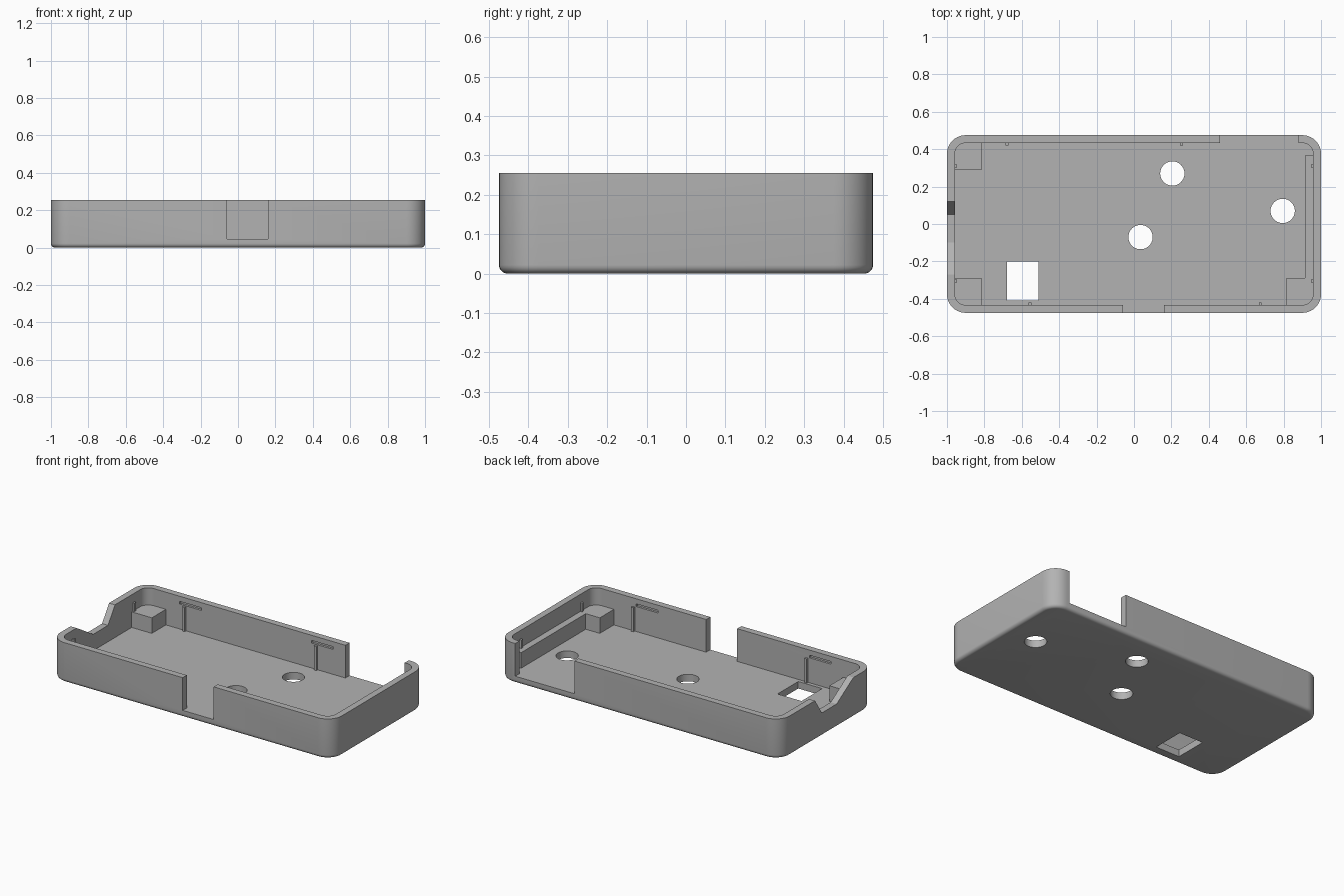
import bpy, bmesh, math
from mathutils import Vector

cube = bpy.data.objects.get("Cube")
if cube:
    bpy.data.objects.remove(cube, do_unlink=True)

grey = bpy.data.materials.new("plain_grey")
grey.use_nodes = True
COLOUR = (0.45, 0.45, 0.45, 1)
grey.diffuse_color = COLOUR
grey.node_tree.nodes["Principled BSDF"].inputs["Base Color"].default_value = COLOUR

HX, HY, TOP, FLOOR, WALL = 1.0, 0.475, 0.255, 0.045, 0.042
IX, IY = HX - WALL, HY - WALL


def make(name, bm):
    bmesh.ops.recalc_face_normals(bm, faces=bm.faces[:])
    mesh = bpy.data.meshes.new(name)
    bm.to_mesh(mesh)
    bm.free()
    obj = bpy.data.objects.new(name, mesh)
    bpy.context.collection.objects.link(obj)
    mesh.materials.append(grey)
    return obj


def loft(name, rings):
    """Skin a stack of equal rings and cap both ends."""
    bm = bmesh.new()
    loops = [[bm.verts.new(p) for p in ring] for ring in rings]
    n = len(loops[0])
    for low, high in zip(loops, loops[1:]):
        for i in range(n):
            j = (i + 1) % n
            bm.faces.new((low[i], low[j], high[j], high[i]))
    bm.faces.new(loops[0])
    bm.faces.new(loops[-1])
    return make(name, bm)


def rounded_ring(hx, hy, r, z, steps=10):
    ring = []
    for k, (sx, sy) in enumerate(((1, 1), (-1, 1), (-1, -1), (1, -1))):
        for i in range(steps + 1):
            a = math.pi / 2 * (k + i / steps)
            ring.append(Vector((sx * (hx - r) + r * math.cos(a),
                                sy * (hy - r) + r * math.sin(a), z)))
    return ring


def box(name, x, y, z):
    return loft(name, [[(x[0], y[0], h), (x[1], y[0], h),
                        (x[1], y[1], h), (x[0], y[1], h)] for h in z])


def cut(target, cutter):
    mod = target.modifiers.new("cut", "BOOLEAN")
    mod.operation = "DIFFERENCE"
    mod.solver = "EXACT"
    mod.object = cutter
    bpy.context.view_layer.objects.active = target
    bpy.ops.object.modifier_apply(modifier=mod.name)
    bpy.data.objects.remove(cutter, do_unlink=True)


# Outer tray body with a softened bottom edge
rings = []
FILLET = 0.022
for i in range(6):
    a = math.pi / 2 * i / 5
    inset = FILLET * (1 - math.sin(a))
    rings.append(rounded_ring(HX - inset, HY - inset, 0.1 - inset, FILLET * (1 - math.cos(a))))
rings.append(rounded_ring(HX, HY, 0.1, TOP))
tray = loft("tray_shell", rings)

# Hollow interior
cut(tray, loft("cavity", [rounded_ring(IX, IY, 0.058, z) for z in (FLOOR, 0.4)]))

# Front and back wall openings, down to the floor
cut(tray, box("front_opening", (-0.06, 0.16), (-0.6, -0.425), (FLOOR, 0.4)))
cut(tray, box("back_opening", (0.46, 0.88), (0.425, 0.6), (FLOOR, 0.4)))

# Sloped cable opening in the right wall
profile = [(0.165, 0.32), (0.12, TOP), (0.05, 0.15), (-0.1, 0.15),
           (-0.22, 0.225), (-0.27, TOP), (-0.27, 0.32)]
cut(tray, loft("cable_opening", [[(x, y, z) for y, z in profile] for x in (-1.1, -0.94)]))

# Round and square holes through the floor
for x, y in ((0.205, 0.27), (0.795, 0.07), (0.035, -0.07)):
    circle = [(x + 0.065 * math.cos(math.tau * i / 40),
               y + 0.065 * math.sin(math.tau * i / 40)) for i in range(40)]
    cut(tray, loft("round_hole", [[(px, py, z) for px, py in circle] for z in (-0.1, 0.1)]))
cut(tray, box("square_hole", (-0.68, -0.51), (-0.41, -0.2), (-0.1, 0.1)))

# Shallow snap slots inside the long walls
for x, side in ((-0.64, 1), (0.295, 1), (-0.65, -1), (0.58, -1)):
    ys = sorted((side * (IY - 0.01), side * (IY + 0.014)))
    cut(tray, box("snap_slot", (x - 0.077, x + 0.077), ys, (0.205, 0.222)))

bpy.ops.object.select_all(action="DESELECT")
tray.select_set(True)
bpy.context.view_layer.objects.active = tray
bpy.ops.object.shade_smooth_by_angle(angle=math.radians(30))

# Corner support blocks
SHELF = 0.145
for name, sx, sy in (("back_right_block", -1, 1), ("front_right_block", -1, -1),
                     ("front_left_block", 1, -1)):
    box(name, sorted((sx * 0.815, sx * 0.965)), sorted((sy * 0.29, sy * 0.44)),
        (FLOOR - 0.01, SHELF))

# Ledge along the left wall
box("left_ledge", (0.915, 0.97), (-0.3, 0.365), (FLOOR - 0.01, SHELF))

# Slim alignment ribs on all four walls
for x, side in ((-0.68, 1), (0.255, 1), (-0.555, -1), (0.675, -1)):
    box("long_wall_rib", (x - 0.008, x + 0.008),
        sorted((side * (IY - 0.014), side * (IY + 0.01))), (FLOOR - 0.01, 0.2))
for side in (-1, 1):
    for y in (-0.305, 0.31):
        box("end_wall_rib", sorted((side * (IX - 0.012), side * (IX + 0.01))),
            (y - 0.008, y + 0.008), (FLOOR - 0.01, 0.2))
